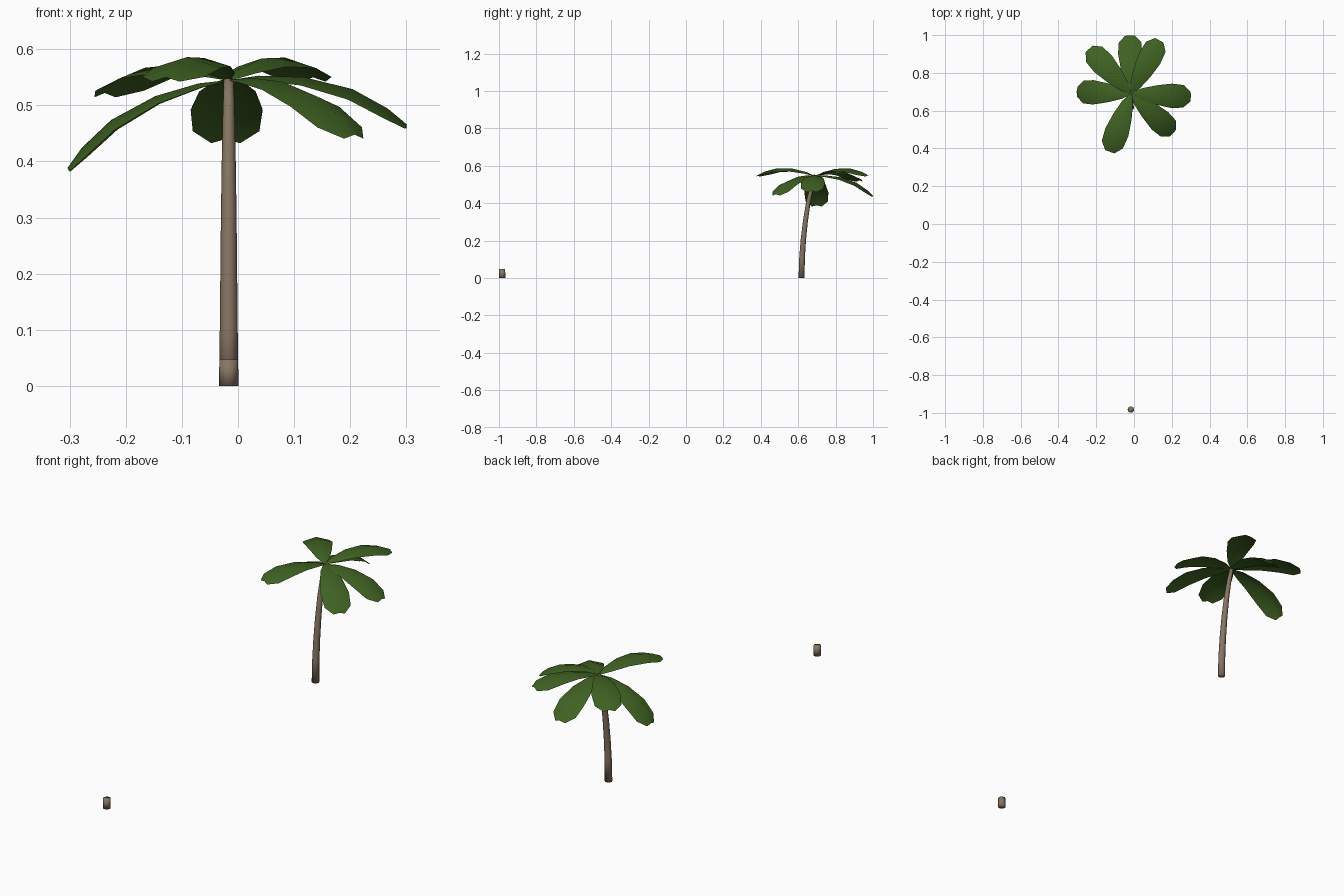
import bpy, bmesh, math
from mathutils import Vector, Matrix

if "Cube" in bpy.data.objects:
    bpy.data.objects.remove(bpy.data.objects["Cube"])

def material(name, rgb):
    m = bpy.data.materials.new(name)
    m.diffuse_color = (*rgb, 1)
    m.use_nodes = True
    m.node_tree.nodes["Principled BSDF"].inputs["Base Color"].default_value = m.diffuse_color
    return m

BARK = material("bark brown", (0.24, 0.178, 0.125))
GREEN = material("leaf green", (0.05, 0.122, 0.016))
CX = -0.0165
CROWN = Vector((CX, 0.69, 0.545))

def finish(name, bm, mat, angle):
    mesh = bpy.data.meshes.new(name)
    bm.to_mesh(mesh)
    bm.free()
    mesh.materials.append(mat)
    ob = bpy.data.objects.new(name, mesh)
    bpy.context.collection.objects.link(ob)
    bpy.ops.object.select_all(action='DESELECT')
    ob.select_set(True)
    bpy.context.view_layer.objects.active = ob
    bpy.ops.object.shade_smooth_by_angle(angle=math.radians(angle))

def tube(name, path, sides=10):
    """Capped tube through (y, z, radius, lean in degrees) rings."""
    bm = bmesh.new()
    rings = []
    for y, z, r, lean in path:
        rot = Matrix.Rotation(-math.radians(lean), 3, 'X')
        ring = []
        for i in range(sides):
            a = 2 * math.pi * (i + 0.5) / sides + math.pi / 2
            p = rot @ Vector((r * math.cos(a), r * math.sin(a), 0))
            ring.append(bm.verts.new(p + Vector((CX, y, z))))
        rings.append(ring)
    for a, b in zip(rings, rings[1:]):
        for i in range(sides):
            j = (i + 1) % sides
            bm.faces.new((a[i], a[j], b[j], b[i]))
    bm.faces.new(rings[0][::-1])
    bm.faces.new(rings[-1])
    finish(name, bm, BARK, 120)

def leaf(name, heading, reach, tip_z):
    """Arched, folded leaf: stations of (length, arch height, half width)."""
    stations = [(0, 0, 0.003), (0.05, 0.021, 0.030), (0.13, 0.039, 0.051),
                (0.22, 0.040, 0.065), (0.29, 0.022, 0.060),
                (0.33, 0.003, 0.026)]
    drop = tip_z - CROWN.z
    scale = math.hypot(reach, drop) / 0.33
    rot = (Matrix.Rotation(math.radians(heading), 3, 'Z')
           @ Matrix.Rotation(-math.atan2(drop, reach), 3, 'Y'))
    bm = bmesh.new()
    rows = []
    for u, h, w in stations:
        row = []
        for s in (-1, 0, 1):
            p = Vector((u, s * w, h - abs(s) * w * 0.3)) * scale
            row.append(bm.verts.new(rot @ p + CROWN))
        rows.append(row)
    for a, b in zip(rows, rows[1:]):
        for i in range(2):
            bm.faces.new((a[i], b[i], b[i + 1], a[i + 1]))
    finish(name, bm, GREEN, 40)

# Leaning palm trunk
tube("trunk", [(0.618, 0, 0.017, 0), (0.620, 0.1, 0.016, 2),
               (0.627, 0.2, 0.015, 5), (0.638, 0.3, 0.014, 8),
               (0.653, 0.4, 0.0125, 11), (0.673, 0.49, 0.0105, 16),
               (0.69, 0.545, 0.009, 18)])

# Separate short stump
tube("stump", [(-0.9825, 0, 0.0172, 0), (-0.9825, 0.047, 0.0168, 0)])

# Seven leaves: heading, horizontal reach, tip height
for i, (heading, reach, tip_z) in enumerate([
        (91, 0.308, 0.437), (62, 0.320, 0.547), (-3, 0.317, 0.463),
        (-43, 0.306, 0.445), (250, 0.327, 0.547), (178, 0.286, 0.386),
        (133, 0.324, 0.519)]):
    leaf(f"leaf_{i + 1}", heading, reach, tip_z)
